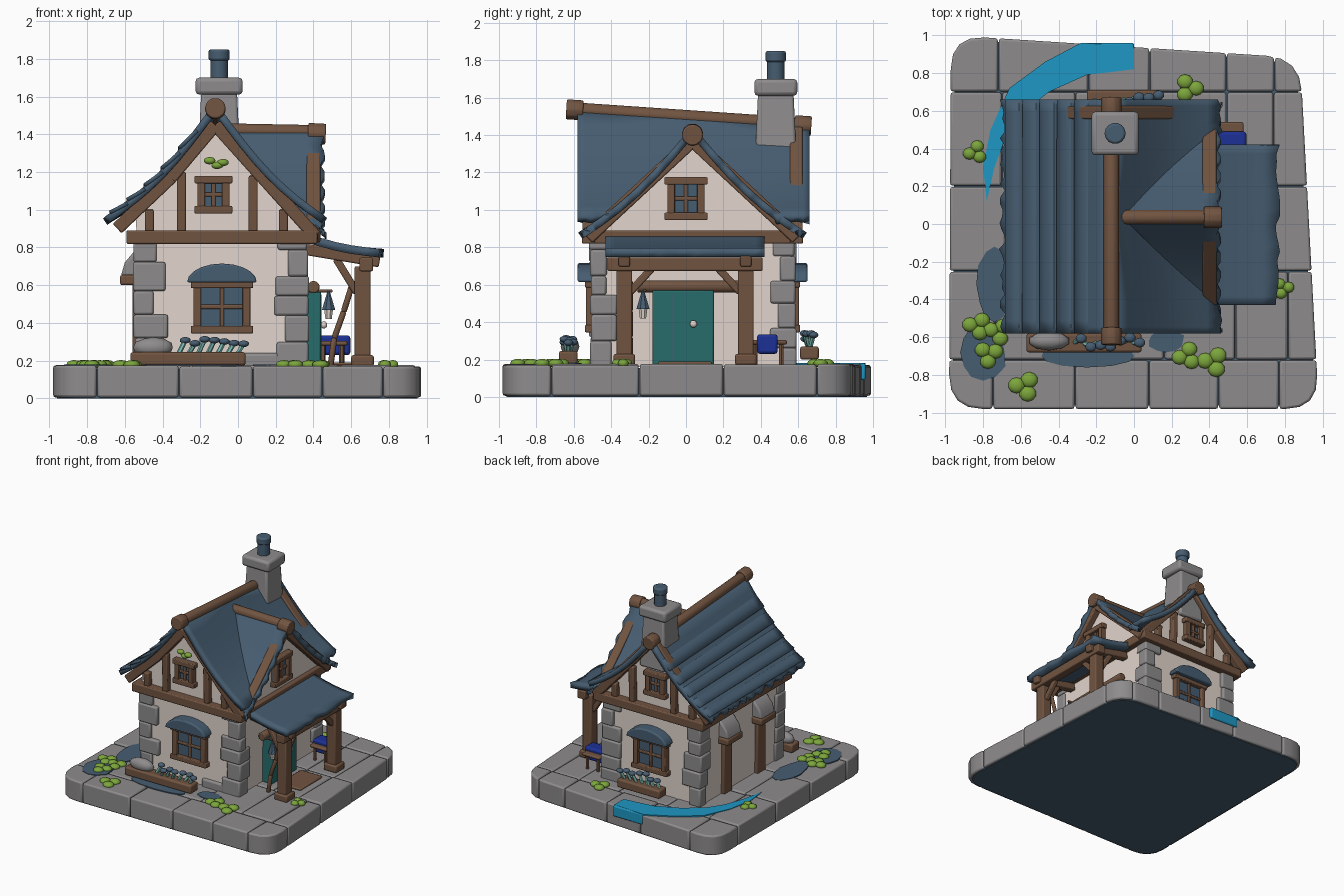
import bpy, bmesh, math, random
from mathutils import Vector, Matrix

random.seed(4)
if "Cube" in bpy.data.objects:
    bpy.data.objects.remove(bpy.data.objects["Cube"])


def colour(name, *rgb):
    m = bpy.data.materials.new(name)
    m.use_nodes = True
    m.diffuse_color = (*rgb, 1)
    bsdf = m.node_tree.nodes["Principled BSDF"]
    bsdf.inputs["Base Color"].default_value = (*rgb, 1)
    bsdf.inputs["Roughness"].default_value = 0.8
    return m


STONE = colour("grey stone", .27, .26, .26)
PLASTER = colour("cream plaster", .76, .67, .61)
SLATE = colour("slate blue", .062, .11, .165)
WOOD = colour("brown wood", .165, .088, .052)
TEAL = colour("teal door", .02, .15, .15)
LEAF = colour("leaf green", .2, .38, .045)
WATER = colour("bright water", .013, .31, .55)
CLOTH = colour("blue cloth", .012, .03, .3)
STEM = colour("pale teal", .2, .5, .45)


def finish(name, bm, mat, bevel=0.0, thick=0.0, angle=40):
    bmesh.ops.recalc_face_normals(bm, faces=bm.faces)
    me = bpy.data.meshes.new(name)
    bm.to_mesh(me)
    bm.free()
    me.materials.append(mat)
    ob = bpy.data.objects.new(name, me)
    bpy.context.scene.collection.objects.link(ob)
    if thick:
        s = ob.modifiers.new("thickness", "SOLIDIFY")
        s.thickness, s.offset = thick, 0
    if bevel:
        b = ob.modifiers.new("bevel", "BEVEL")
        b.width, b.segments = bevel, 2
    bpy.context.view_layer.objects.active = ob
    bpy.ops.object.select_all(action="DESELECT")
    ob.select_set(True)
    bpy.ops.object.shade_smooth_by_angle(angle=math.radians(angle))
    return ob


def box(name, x, y, z, mat, bevel=.01):
    """Box from three (low, high) ranges."""
    bm = bmesh.new()
    mid = Vector([sum(r) / 2 for r in (x, y, z)])
    size = [abs(r[1] - r[0]) for r in (x, y, z)]
    bmesh.ops.create_cube(bm, size=1, matrix=Matrix.Translation(mid) @ Matrix.Diagonal((*size, 1)))
    return finish(name, bm, mat, bevel)


def rod(name, p, q, r, mat, sides=10, r2=None, bevel=.008):
    """Round log, or square beam when sides is 4."""
    p, q = Vector(p), Vector(q)
    k = math.sqrt(2) if sides == 4 else 1
    turn = (q - p).to_track_quat("Z", "Y").to_matrix().to_4x4()
    bm = bmesh.new()
    bmesh.ops.create_cone(bm, cap_ends=True, segments=sides, radius1=r * k, radius2=(r if r2 is None else r2) * k,
                          depth=(q - p).length,
                          matrix=Matrix.Translation((p + q) / 2) @ turn @ Matrix.Rotation(math.pi / sides, 4, "Z"))
    return finish(name, bm, mat, bevel)


def blob(name, c, s, mat):
    bm = bmesh.new()
    bmesh.ops.create_icosphere(bm, subdivisions=2, radius=1, matrix=Matrix.Translation(c) @ Matrix.Diagonal((*s, 1)))
    return finish(name, bm, mat, angle=80)


def prism(name, pts, place, a, b, mat, bevel=0.0):
    """Extrude a 2D outline; place(u, v, depth) gives the 3D point."""
    bm = bmesh.new()
    rings = [[bm.verts.new(place(u, v, d)) for u, v in pts] for d in (a, b)]
    for ring in rings:
        bm.faces.new(ring)
    for i in range(len(pts)):
        j = (i + 1) % len(pts)
        bm.faces.new((rings[0][i], rings[0][j], rings[1][j], rings[1][i]))
    return finish(name, bm, mat, bevel)


def sheet(name, f, nu, nv, mat, thick):
    """Curved sheet sampled from f(u, v)."""
    bm = bmesh.new()
    g = [[bm.verts.new(f(i / nu, j / nv)) for j in range(nv + 1)] for i in range(nu + 1)]
    for i in range(nu):
        for j in range(nv):
            bm.faces.new((g[i][j], g[i + 1][j], g[i + 1][j + 1], g[i][j + 1]))
    return finish(name, bm, mat, 0, thick)


flat = lambda u, v, d: (u, v, d)
on_y = lambda u, v, d: (u, d, v)
on_x = lambda u, v, d: (d, u, v)

# Stone base: a rounded slab cut into paving blocks
corners = [(-.98, -.98), (.98, -.98), (.88, .88), (-.97, 1.0)]
outline = []
for i, c in enumerate(corners):
    c = Vector(c)
    a, b = Vector(corners[i - 1]), Vector(corners[(i + 1) % 4])
    a, b = c + (a - c).normalized() * .18, c + (b - c).normalized() * .18
    outline += [tuple(a * (1 - t) ** 2 + c * 2 * t * (1 - t) + b * t * t) for t in (0, .25, .5, .75, 1)]
inner = [(x * .98, y * .98) for x, y in outline]
prism("base_core", inner, flat, 0, .155, SLATE)
rows = [-1.1, -.72, -.25, .2, .7, 1.1]
for j in range(5):
    cuts = [-1.1, -.7, -.3, .12, .5, .78, 1.1]
    cuts = [c + random.uniform(-.06, .06) * (abs(c) < 1) for c in cuts]
    for i in range(6):
        bm = bmesh.new()
        top = random.uniform(.168, .178)
        low = bm.faces.new([bm.verts.new((x, y, .006)) for x, y in outline])
        new = bmesh.ops.extrude_face_region(bm, geom=[low])["geom"]
        for v in new:
            if isinstance(v, bmesh.types.BMVert):
                v.co.z = top
        for axis, lo, hi in ((0, cuts[i], cuts[i + 1]), (1, rows[j], rows[j + 1])):
            for at, s in ((lo + .003, -1), (hi - .003, 1)):
                co, no = Vector((0, 0, 0)), Vector((0, 0, 0))
                co[axis], no[axis] = at, s
                cut = bmesh.ops.bisect_plane(bm, geom=bm.verts[:] + bm.edges[:] + bm.faces[:], plane_co=co,
                                             plane_no=no, clear_outer=True)
                edges = [e for e in cut["geom_cut"] if isinstance(e, bmesh.types.BMEdge)]
                if edges:
                    bmesh.ops.holes_fill(bm, edges=edges)
        finish("paving_block", bm, STONE, .012)
prism("base_underside", inner, flat, 0, .008, SLATE)

# Stream running round the back left corner and over the edge
bank = [(0, .94, .82), (-.28, .96, .78), (-.47, .86, .7), (-.66, .72, .58), (-.76, .5, .42), (-.8, .3, .28)]
outer = [(x, y) for x, y, _ in bank] + [(-.78, .12)]
near = [(0, .82), (-.25, .79), (-.45, .7), (-.6, .58), (-.68, .46), (-.74, .3)]
prism("stream", outer + near[::-1], flat, .172, .181, WATER)
box("stream_spill", (-.27, 0), (.9, .96), (.09, .18), WATER)

# Damp patches on the paving
for x, y, a, b in ((-.8, -.68, .14, .15), (-.74, -.32, .1, .2), (-.25, -.7, .3, .06), (.17, -.62, .11, .06)):
    pts = [(x + a * math.cos(t) * random.uniform(.8, 1), y + b * math.sin(t)) for t in [k * math.pi / 6 for k in range(12)]]
    prism("damp_patch", pts, flat, .172, .1805, SLATE)

# Plaster walls: main house and cross gable
prism("main_walls", [(-.53, .16), (.35, .16), (.36, .95), (-.12, 1.43), (-.54, .98)], on_y, -.49, .56, PLASTER)
prism("side_gable_wall", [(-.5, .84), (.57, .84), (.035, 1.37)], on_x, -.05, .38, PLASTER)

# Corner stones
for cx, sx in ((-.55, 1), (.37, -1)):
    for cy, sy in ((-.515, 1), (.585, -1)):
        z = .16
        while z < .8:
            h = min(random.uniform(.1, .16), .83 - z)
            w, d = random.uniform(.1, .18), random.uniform(.08, .15)
            o = random.uniform(-.008, .008)
            box("corner_stone", (cx + o, cx + sx * w), (cy + o, cy + sy * d), (z, z + h), STONE, .012)
            z += h
box("wall_footing", (.02, .3), (-.51, -.4), (.16, .24), STONE, .015)

# Main roof, with the right slope trimmed along the valleys
ridge = lambda y: 1.5 - .07 * y
cross_z = lambda y: 1.42 - .93 * abs(y - .035) - .05 * math.sin(min(1, abs(y - .035) / .6) * math.pi)


def main_slope(side):
    jag = [random.uniform(-.02, .015) for _ in range(40)]

    def f(u, v):
        y = -.58 + 1.24 * v
        run = .57
        if side > 0:
            run = min(run, .1 + abs(y - .035) * 1.05)
        d = run * u + (jag[round(v * 36)] if u == 1 else 0)
        t = d / .57
        return (-.12 + side * d, y, ridge(y) * (1 - t) + .95 * t - .06 * math.sin(math.pi * min(t, 1)))
    return f


for side in (-1, 1):
    sheet("main_roof_slope", main_slope(side), 8, 36, SLATE, .04)


def cross_slope(side):
    def f(u, v):
        y = .035 + side * .6 * u
        start = max(-.07, abs(y - .035) * .95 - .1)
        edge = .45 + .012 * math.sin(u * 40)
        return (start + (edge - start) * v, y, cross_z(y))
    return f


for side in (-1, 1):
    sheet("cross_roof_slope", cross_slope(side), 24, 6, SLATE, .04)

# Slate courses laid as thin lapped strips on the left slope
left = main_slope(-1)
for k in range(1, 6):
    strip = lambda u, v: Vector(left((k + u * .9) / 6.2, v)) + Vector((-.012, 0, .012)) * (.4 + u)
    sheet("slate_course", strip, 2, 18, SLATE, .02)

# Ridge logs
rod("main_ridge_log", (-.12, -.6, 1.535), (-.12, .65, 1.45), .042, WOOD)
for y, z in ((-.6, 1.535), (.62, 1.45)):
    rod("ridge_log_end", (-.12, y - .04, z + .003), (-.12, y + .05, z - .003), .056, WOOD)
rod("cross_ridge_log", (-.08, .035, 1.42), (.44, .035, 1.41), .04, WOOD)
rod("cross_ridge_end", (.37, .035, 1.405), (.465, .035, 1.4), .058, WOOD)


# Windows: facing is the function that maps (across, up, outward) to space
def window(facing, c, z, w, h, hood):
    def b(name, u0, u1, z0, z1, d0, d1, mat):
        return prism(name, [(u0, z0), (u1, z0), (u1, z1), (u0, z1)], facing, d0, d1, mat, .006)
    b("window_pane", c - w, c + w, z - h, z + h, -.02, .015, SLATE)
    t = .04
    for s in (-1, 1):
        b("window_side", c + s * w, c + s * (w - t), z - h, z + h, -.01, .045, WOOD)
        b("window_rail", c - w - .015, c + w + .015, z + s * h, z + s * (h - t), -.01, .05, WOOD)
    b("window_mullion", c - .011, c + .011, z - h, z + h, 0, .028, WOOD)
    b("window_crossbar", c - w, c + w, z - .01, z + .012, 0, .028, WOOD)
    if hood:
        arc = [(c + (w + .035) * math.cos(a), z + h - .01 + .1 * math.sin(a)) for a in
               [k * math.pi / 10 for k in range(11)]]
        prism("window_hood", arc, facing, -.01, .09, SLATE, .01)


front = lambda u, v, d: (u, -.49 - d, v)
back = lambda u, v, d: (u, .56 + d, v)
right = lambda u, v, d: (.38 + d, u, v)
for face in (front, back):
    window(face, -.085, .485, .15, .14, True)
    window(face, -.13, 1.08, .085, .1, False)
window(right, 0, 1.06, .1, .115, False)

# Timber framing on the front and back gables
for y in (-.52, .59):
    rod("gable_tie_beam", (-.59, y, .855), (.42, y, .855), .036, WOOD, 4)
    rod("left_barge_board", (-.12, y, 1.45), (-.36, y, 1.165), .034, WOOD, 4)
    rod("left_barge_foot", (-.35, y, 1.175), (-.64, y, .9), .034, WOOD, 4)
    rod("right_barge_board", (-.12, y, 1.45), (.41, y, .86), .034, WOOD, 4)
    for x, top in ((-.47, 1.0), (-.3, 1.2), (.08, 1.18), (.24, 1.0)):
        rod("gable_stud", (x, y + .01 * (1 if y < 0 else -1), .86), (x, y, top), .024, WOOD, 4)
for x in (-.555, .38):
    rod("wall_plate", (x, -.54, .855), (x, .61, .855), .036, WOOD, 4)
for s in (-1, 1):
    rod("side_barge_board", (.4, .035, 1.37), (.4, .035 + s * .56, .85), .036, WOOD, 4)

# Chimney
x, y = -.1, .48
rod("chimney_stack", (x, y, 1.2), (x, y, 1.62), .115, STONE, 4, .095, .015)
box("chimney_cap", (x - .125, x + .125), (y - .115, y + .115), (1.61, 1.7), STONE, .02)
rod("chimney_pipe", (x, y, 1.68), (x, y, 1.82), .047, SLATE, 14)
rod("chimney_pipe_rim", (x, y, 1.79), (x, y, 1.85), .056, SLATE, 14, bevel=.012)

# Left wall posts with stone hoods
for y in (.24, -.2):
    box("side_post", (-.56, -.5), (y - .055, y + .055), (.16, .62), WOOD)
    box("hood_bracket", (-.625, -.5), (y - .1, y + .1), (.6, .655), WOOD, .012)
    prism("stone_hood", [(-.62, .65), (-.5, .65), (-.5, .8), (-.55, .78), (-.6, .72)], on_y, y - .09, y + .09, STONE, .012)

# Porch
jag = [random.uniform(-.012, .012) for _ in range(19)]
sheet("porch_roof", lambda u, v: (.35 + .41 * u + jag[round(v * 18)] * (u == 1), -.43 + .85 * v,
                                  .855 - .085 * u - .015 * math.sin(u * math.pi)), 5, 18, SLATE, .045)
rod("porch_eave_beam", (.68, -.42, .71), (.68, .41, .71), .036, WOOD, 4)
for y in (-.33, .32):
    s = 1 if y < 0 else -1
    rod("porch_rafter", (.36, y, .79), (.75, y, .725), .03, WOOD, 4)
    rod("porch_post", (.66, y, .17), (.66, y, .7), .042, WOOD, 4)
    box("post_foot", (.6, .72), (y - .058, y + .058), (.17, .23), WOOD, .012)
    rod("eave_brace", (.66, y + s * .03, .56), (.66, y + s * .15, .69), .02, WOOD, 4)
    rod("rafter_brace", (.63, y, .56), (.52, y, .74), .02, WOOD, 4)
bend = [(.49, .17), (.51, .32), (.56, .46), (.61, .62)]
for (x0, z0), (x1, z1) in zip(bend, bend[1:]):
    rod("leaning_branch", (x0, -.3, z0), (x1, -.3, z1), .017, WOOD, 8)

# Door, lintel, mat and lantern
box("door", (.33, .44), (-.18, .15), (.17, .57), TEAL)
for y in (-.07, .04):
    box("door_groove", (.43, .443), (y - .003, y + .003), (.19, .55), SLATE, 0)
rod("door_lintel", (.4, -.26, .59), (.4, .33, .59), .034, WOOD)
blob("door_knob", (.455, .04, .39), (.018, .02, .02), PLASTER)
box("door_mat", (.48, .68), (-.15, .14), (.17, .19), WOOD)
rod("lantern_bracket", (.36, -.22, .57), (.5, -.22, .57), .01, WOOD, 6)
rod("lantern_cap", (.48, -.23, .47), (.48, -.23, .57), .038, SLATE, 8, .006, 0)
rod("lantern_lamp", (.48, -.23, .42), (.48, -.23, .47), .018, PLASTER, 8, .025, 0)

# Bench with a draped cloth
box("bench_seat", (.42, .58), (.34, .54), (.28, .305), WOOD)
for x in (.45, .55):
    for y in (.37, .51):
        rod("bench_leg", (x, y, .17), (x, y, .29), .014, WOOD, 6, bevel=0)
box("draped_cloth", (.42, .595), (.38, .49), (.23, .335), CLOTH, .015)


# Flower boxes
def planter(x0, x1, y, z, first):
    box("planter", (x0, x1), (y - .05, y + .05), (z, z + .07), WOOD, .012)
    n = 7
    for k in range(n):
        x = first + (x1 - .03 - first) * k / (n - 1)
        side = random.uniform(-.03, .03)
        tip = (x + .02, y + side, z + random.uniform(.11, .14))
        rod("flower_stem", (x - .02, y, z + .05), tip, .013, STEM, 6, bevel=0)
        blob("flower_head", tip, (.03, .026, .018), SLATE)


planter(-.57, .04, -.63, .175, -.3)
planter(-.25, .14, .66, .2, -.2)
blob("planter_stone", (-.45, -.62, .27), (.11, .05, .055), STONE)

# Leafy clumps
clumps = [(-.84, .38, .05), (.29, .72, .06), (.79, -.34, .045), (.28, -.7, .06), (.42, -.73, .065), (-.58, -.86, .065),
          (-.83, -.54, .06), (-.72, -.57, .06), (-.77, -.69, .06)]
for x, y, r in clumps:
    turn = random.uniform(0, 6)
    for k in range(3):
        a = turn + k * 2.1
        blob("leaf_clump", (x + r * .65 * math.cos(a), y + r * .65 * math.sin(a), .18), (r * .7, r * .65, .024), LEAF)
for x, z in ((-.15, 1.26), (-.11, 1.235), (-.08, 1.25)):
    blob("gable_sprig", (x, -.54, z), (.032, .025, .02), LEAF)
